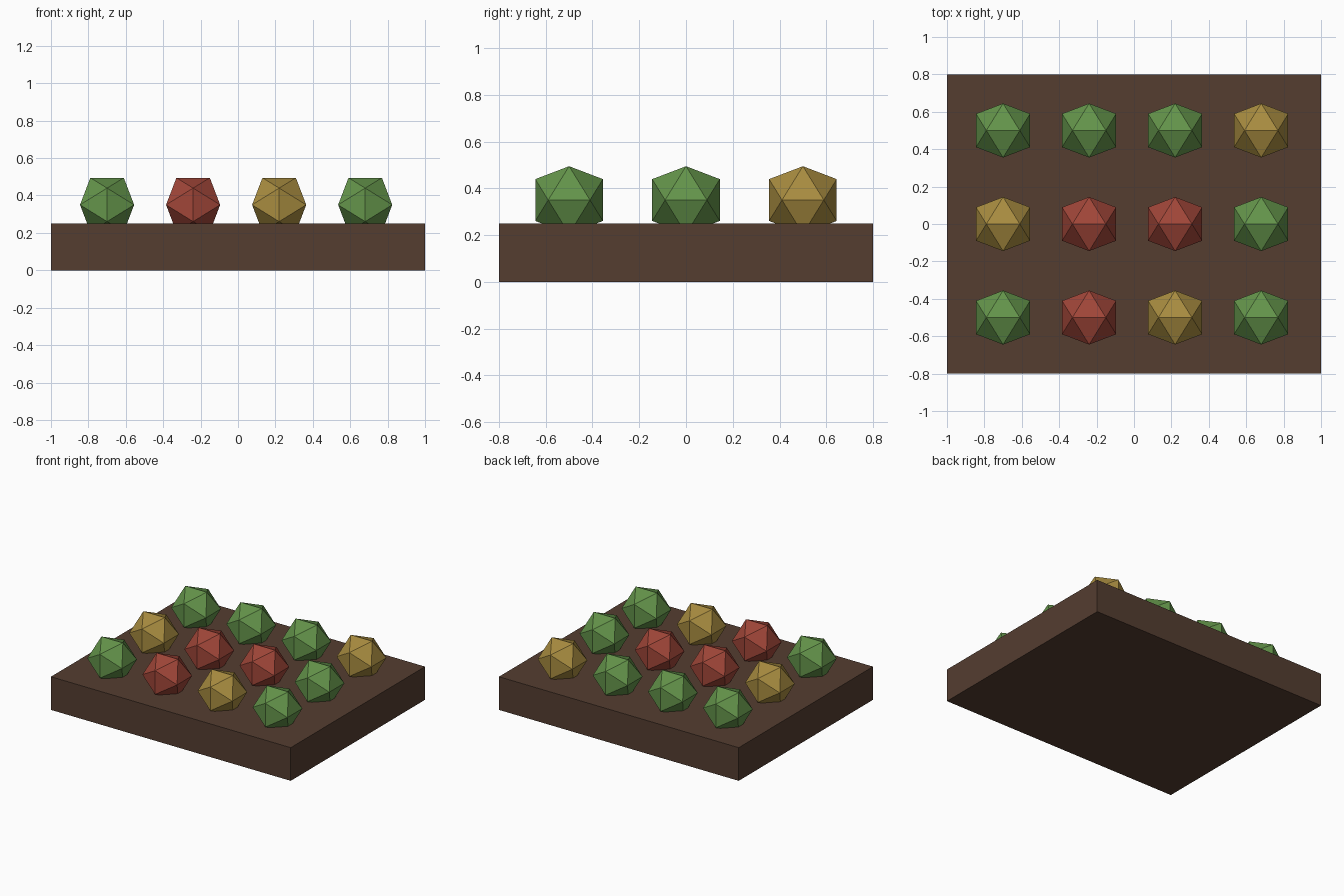
import bpy, bmesh, math
from mathutils import Vector

if "Cube" in bpy.data.objects:
    bpy.data.objects.remove(bpy.data.objects["Cube"])


def material(name, rgb):
    m = bpy.data.materials.new(name)
    m.diffuse_color = (*rgb, 1)
    m.use_nodes = True
    m.node_tree.nodes["Principled BSDF"].inputs["Base Color"].default_value = m.diffuse_color
    return m


soil = material("soil_brown", (0.089, 0.047, 0.030))
kinds = {
    "G": ("green_head", material("leaf_green", (0.127, 0.296, 0.069))),
    "R": ("red_head", material("red", (0.352, 0.061, 0.040))),
    "Y": ("yellow_head", material("ochre_yellow", (0.392, 0.262, 0.051))),
}


def add_object(name, bm, mat, location):
    bmesh.ops.recalc_face_normals(bm, faces=bm.faces)
    mesh = bpy.data.meshes.new(name)
    bm.to_mesh(mesh)
    bm.free()
    mesh.materials.append(mat)
    ob = bpy.data.objects.new(name, mesh)
    ob.location = location
    bpy.context.collection.objects.link(ob)


# Soil bed
bm = bmesh.new()
bmesh.ops.create_cube(bm, size=1)
bmesh.ops.scale(bm, vec=(2, 1.6, 0.25), verts=bm.verts)
add_object("soil_bed", bm, soil, (0, 0, 0.125))


# Icosahedral plant head with one edge along x on top
def plant_head(name, mat, location, radius=0.17):
    phi = (1 + math.sqrt(5)) / 2
    s = radius / math.hypot(1, phi)
    bm = bmesh.new()
    for a in (-s, s):
        for b in (-s * phi, s * phi):
            for co in ((a, 0, b), (0, b, a), (b, a, 0)):
                bm.verts.new(Vector(co))
    bmesh.ops.convex_hull(bm, input=bm.verts)
    add_object(name, bm, mat, location)


# Planting grid, front row first
for row, pattern in enumerate(("GRYG", "YRRG", "GGGY")):
    for col, key in enumerate(pattern):
        name, mat = kinds[key]
        plant_head(f"{name}_{row}_{col}", mat,
                   (-0.70 + 0.46 * col, -0.5 + 0.5 * row, 0.35))
